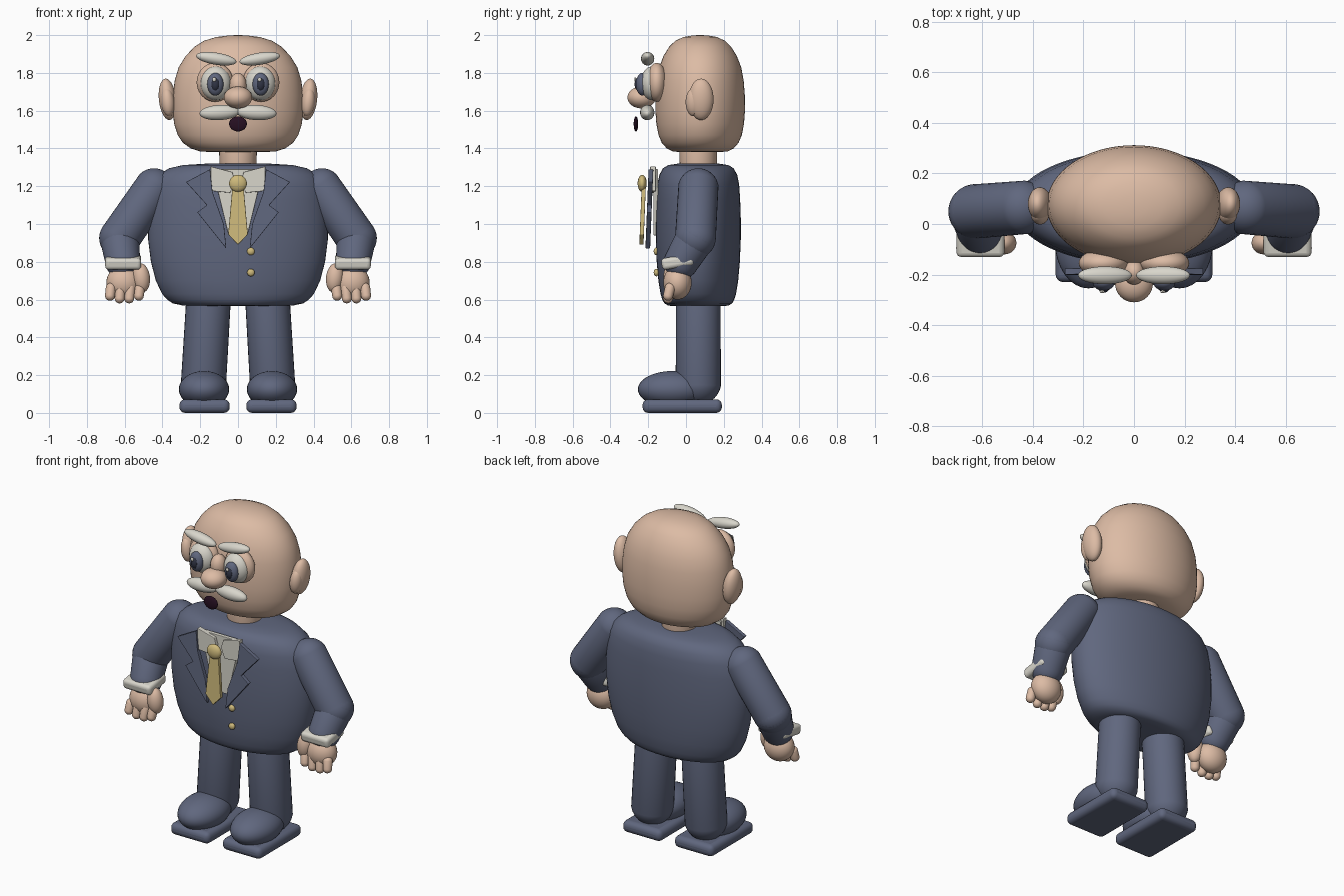
import bpy, bmesh, math
from mathutils import Matrix, Vector, Euler

default = bpy.data.objects.get("Cube")
if default:
    bpy.data.objects.remove(default, do_unlink=True)


def material(name, r, g, b):
    mat = bpy.data.materials.new(name)
    mat.use_nodes = True
    mat.diffuse_color = (r, g, b, 1)
    mat.node_tree.nodes["Principled BSDF"].inputs["Base Color"].default_value = (r, g, b, 1)
    return mat


skin = material("skin", .72, .5, .375)
suit = material("suit blue grey", .117, .136, .21)
white = material("warm white", .69, .67, .6)
gold = material("gold", .62, .49, .2)
dark = material("dark pupil", .03, .035, .06)
plum = material("dark plum", .02, .005, .016)


def finish(name, bm, mat, smooth=True, bevel=0):
    """Turn a bmesh into a shaded object with one material."""
    bmesh.ops.recalc_face_normals(bm, faces=bm.faces)
    mesh = bpy.data.meshes.new(name)
    bm.to_mesh(mesh)
    bm.free()
    mesh.materials.append(mat)
    for poly in mesh.polygons:
        poly.use_smooth = smooth
    if smooth:
        mesh.set_sharp_from_angle(angle=math.radians(50))
    obj = bpy.data.objects.new(name, mesh)
    bpy.context.scene.collection.objects.link(obj)
    if bevel:
        mod = obj.modifiers.new("rounding", "BEVEL")
        mod.width = bevel
        mod.segments = 4 if smooth else 2
        mod.limit_method = "ANGLE"
    return obj


def ellipsoid(name, mat, loc, radii, rot=(0, 0, 0)):
    bm = bmesh.new()
    bmesh.ops.create_uvsphere(bm, u_segments=32, v_segments=20, radius=1)
    euler = Euler([math.radians(a) for a in rot])
    bm.transform(Matrix.LocRotScale(Vector(loc), euler, Vector(radii)))
    return finish(name, bm, mat)


def capsule(name, mat, start, end, r_start, r_end):
    """Round-ended limb running between two points."""
    start, end = Vector(start), Vector(end)
    axis = end - start
    bm = bmesh.new()
    bmesh.ops.create_uvsphere(bm, u_segments=32, v_segments=16, radius=1)
    for v in bm.verts:
        upper = v.co.z > -.001
        v.co *= r_end if upper else r_start
        if upper:
            v.co.z += axis.length
    turn = Vector((0, 0, 1)).rotation_difference(axis)
    bm.transform(Matrix.LocRotScale(start, turn, None))
    return finish(name, bm, mat)


def loft(name, mat, profile, depth, power, y, sides=64):
    """Stack elliptical rings from a (height, half width) profile."""
    widest = max(w for z, w in profile)
    bm = bmesh.new()
    rings = []
    for z, w in profile:
        d = depth * (w / widest) ** power
        angles = [math.tau * i / sides for i in range(sides)]
        rings.append([bm.verts.new((w * math.cos(a), y + d * math.sin(a), z)) for a in angles])
    for low, high in zip(rings, rings[1:]):
        for i in range(sides):
            j = (i + 1) % sides
            bm.faces.new((low[i], low[j], high[j], high[i]))
    bm.faces.new(rings[0])
    bm.faces.new(rings[-1])
    return finish(name, bm, mat)


def plate(name, mat, outline, y, thick, side=1, lean=0):
    """Flat cloth piece drawn in x and z; lean pushes the lower end forward."""
    top = max(z for x, z in outline)
    bm = bmesh.new()
    verts = [bm.verts.new((side * x, y - lean * (top - z), z)) for x, z in outline]
    face = bm.faces.new(verts)
    extruded = bmesh.ops.extrude_face_region(bm, geom=[face])
    moved = [g for g in extruded["geom"] if isinstance(g, bmesh.types.BMVert)]
    bmesh.ops.translate(bm, verts=moved, vec=(0, thick, 0))
    return finish(name, bm, mat, smooth=False, bevel=.003)


def block(name, mat, loc, size, bevel, rot=(0, 0, 0)):
    bm = bmesh.new()
    bmesh.ops.create_cube(bm, size=1)
    euler = Euler([math.radians(a) for a in rot])
    bm.transform(Matrix.LocRotScale(Vector(loc), euler, Vector(size)))
    return finish(name, bm, mat, bevel=bevel)


# Head, neck and jacket body
loft("head", skin, [(1.38, .12), (1.384, .2), (1.4, .25), (1.43, .292), (1.47, .319),
                    (1.53, .338), (1.6, .346), (1.68, .345), (1.76, .335), (1.83, .314),
                    (1.89, .277), (1.94, .228), (1.97, .18), (1.99, .115), (1.998, .05),
                    (2, .01)], .237, .9, .075)
capsule("neck", skin, (0, .065, 1.29), (0, .065, 1.42), .1, .1)
loft("jacket", suit, [(.565, .2), (.568, .29), (.58, .345), (.6, .375), (.63, .402),
                      (.7, .435), (.8, .461), (.92, .476), (1.03, .476), (1.13, .466),
                      (1.21, .45), (1.26, .42), (1.295, .365), (1.312, .29), (1.32, .16)],
     .225, .7, .065)

# Nose and mouth
ellipsoid("nose_bridge", skin, (0, -.19, 1.735), (.045, .05, .065))
ellipsoid("nose", skin, (0, -.235, 1.67), (.075, .075, .058))
ellipsoid("mouth", plum, (0, -.265, 1.53), (.047, .012, .04))

# Shirt, tie and buttons
plate("shirt_front", white, [(-.135, 1.29), (.135, 1.29), (.05, .94), (-.05, .94)],
      -.172, .025)
plate("tie", gold, [(-.03, 1.19), (.03, 1.19), (.052, .945), (0, .89), (-.052, .945)],
      -.235, .022, lean=.04)
ellipsoid("tie_knot", gold, (0, -.232, 1.215), (.047, .024, .045))
for name, z in (("upper_button", .855), ("lower_button", .743)):
    ellipsoid(name, gold, (.068, -.157, z), (.02, .014, .02))

for side, label in ((1, "left_"), (-1, "right_")):
    def at(x, y, z):
        return side * x, y, z

    # Eye, brow, moustache and ear
    ellipsoid(label + "eye_socket", skin, at(.122, -.155, 1.75), (.097, .055, .103))
    ellipsoid(label + "eyeball", white, at(.118, -.178, 1.745), (.08, .062, .09))
    ellipsoid(label + "iris", suit, at(.12, -.232, 1.74), (.043, .032, .06))
    ellipsoid(label + "pupil", dark, at(.12, -.25, 1.74), (.023, .022, .036))
    x, y, z = at(.12, -.268, 1.765)
    ellipsoid(label + "eye_glint", white, (x - .006, y, z), (.01, .006, .012))
    ellipsoid(label + "brow", white, at(.115, -.203, 1.875), (.108, .035, .032),
              (0, -9 * side, 0))
    ellipsoid(label + "moustache", white, at(.098, -.205, 1.59), (.106, .038, .04),
              (0, 3 * side, 0))
    ellipsoid(label + "ear", skin, at(.373, .08, 1.66), (.046, .066, .11), (0, 6 * side, 0))
    ellipsoid(label + "ear_lobe", skin, at(.372, .04, 1.645), (.036, .042, .075),
              (0, 6 * side, 0))

    # Collar and notched lapel
    plate(label + "collar", white, [(.03, 1.275), (.145, 1.305), (.143, 1.175),
                                    (.04, 1.165), (.015, 1.23)], -.19, .03, side)
    plate(label + "lapel", suit, [(.148, 1.29), (.275, 1.222), (.165, 1.1), (.216, 1.062),
                                  (.062, .87), (.075, 1), (.135, 1.17)],
          -.198, .025, side, lean=.04)

    # Arm and cuff
    capsule(label + "upper_arm", suit, at(.445, .065, 1.187), at(.627, .05, .925), .108, .108)
    capsule(label + "forearm", suit, at(.627, .05, .925), at(.61, -.025, .8), .108, .092)
    block(label + "cuff", white, at(.608, -.045, .8), (.19, .17, .062), .02,
          (10, 0, 0))

    # Hand with thumb and fingers
    ellipsoid(label + "palm", skin, at(.605, -.045, .69), (.092, .075, .09))
    ellipsoid(label + "thumb", skin, at(.512, -.075, .715), (.046, .045, .078),
              (0, 6 * side, 0))
    for i in range(4):
        fx = .52 + i * .051
        drop = .014 if i in (1, 2) else 0
        capsule(f"{label}finger_{i + 1}", skin, at(fx, -.085, .66),
                at(fx + .005, -.095, .62 - drop), .028, .026)

    # Leg and shoe
    capsule(label + "leg", suit, at(.182, .065, .165), at(.155, .065, .62), .122, .118)
    ellipsoid(label + "shoe", suit, at(.18, -.07, .125), (.133, .185, .097))
    block(label + "sole", suit, at(.177, -.02, .036), (.266, .42, .072), .03)
